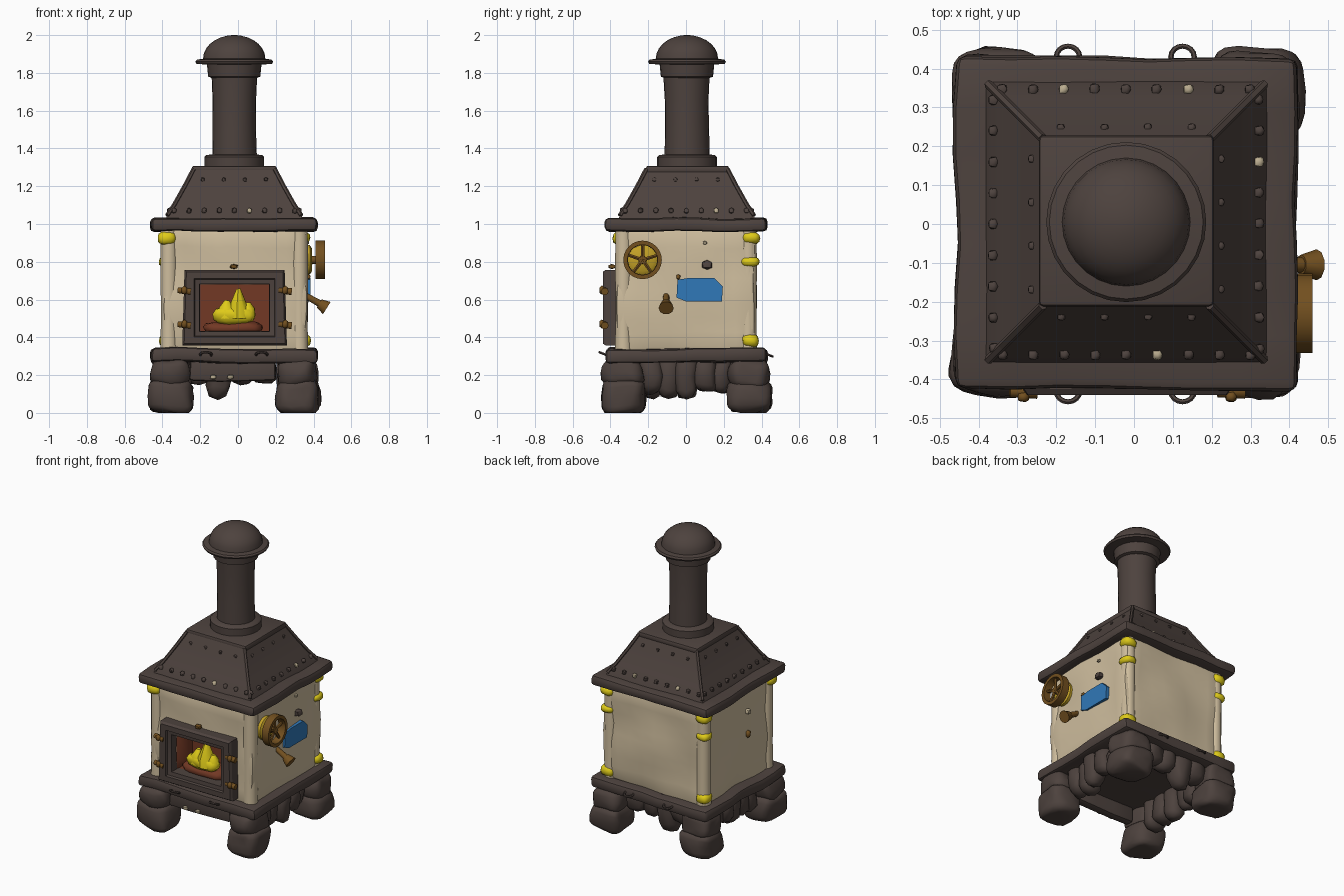
import bpy, bmesh, math, random
from mathutils import Vector, noise

random.seed(4)
if bpy.data.objects.get("Cube"):
    bpy.data.objects.remove(bpy.data.objects["Cube"])


def material(name, r, g, b):
    m = bpy.data.materials.new(name)
    m.use_nodes = True
    m.diffuse_color = (r, g, b, 1)
    bsdf = next(n for n in m.node_tree.nodes if n.type == 'BSDF_PRINCIPLED')
    bsdf.inputs["Base Color"].default_value = (r, g, b, 1)
    return m


IRON = material("dark iron", .075, .055, .048)
CREAM = material("cream enamel", .62, .51, .34)
YELLOW = material("yellow", .74, .6, .01)
OCHRE = material("ochre", .55, .36, .02)
BLUE = material("blue", .03, .19, .48)
BRONZE = material("bronze brown", .17, .08, .014)
BRICK = material("red brick", .17, .04, .018)
BONE = material("pale rivet", .5, .42, .28)
CX = -.02  # the stove axis


def finish(name, bm, mat, angle=40, wobble=0, scale=4):
    if wobble:
        for v in bm.verts:
            v.co += noise.noise_vector(v.co * scale) * wobble
    bmesh.ops.recalc_face_normals(bm, faces=bm.faces)
    me = bpy.data.meshes.new(name)
    bm.to_mesh(me)
    bm.free()
    me.materials.append(mat)
    ob = bpy.data.objects.new(name, me)
    bpy.context.collection.objects.link(ob)
    bpy.ops.object.select_all(action='DESELECT')
    ob.select_set(True)
    bpy.context.view_layer.objects.active = ob
    bpy.ops.object.shade_smooth_by_angle(angle=math.radians(angle))
    return ob


def box(name, lo, hi, mat, bevel=0, cuts=0, wobble=0):
    bm = bmesh.new()
    bmesh.ops.create_cube(bm, size=1)
    lo, hi = Vector(lo), Vector(hi)
    for v in bm.verts:
        v.co = (lo + hi) / 2 + v.co * (hi - lo)
    if bevel:
        bmesh.ops.bevel(bm, geom=bm.edges[:], offset=bevel, segments=2, profile=.5, affect='EDGES')
    if cuts:
        long_edges = [e for e in bm.edges if e.calc_length() > .3]
        bmesh.ops.subdivide_edges(bm, edges=long_edges, cuts=cuts, use_grid_fill=True)
    return finish(name, bm, mat, 40, wobble)


def loft(name, rings, mat, closed=False, caps=True, **kw):
    """Skin a list of equal-length point rings."""
    bm = bmesh.new()
    rows = [[bm.verts.new(p) for p in ring] for ring in rings]
    n = len(rows[0])
    for a, b in zip(rows, rows[1:] + rows[:1] if closed else rows[1:]):
        for i in range(n):
            j = (i + 1) % n
            bm.faces.new((a[i], a[j], b[j], b[i]))
    if caps and not closed:
        bm.faces.new(rows[0])
        bm.faces.new(rows[-1])
    return finish(name, bm, mat, **kw)


def lathe(name, profile, mat, origin, axis=(0, 0, 1), n=20, closed=False, **kw):
    """Spin (radius, height) points around an axis through origin."""
    q = Vector(axis).to_track_quat('Z', 'Y')
    rings = [[Vector(origin) + q @ Vector((r * math.cos(t), r * math.sin(t), h))
              for t in (math.tau * i / n for i in range(n))] for r, h in profile]
    return loft(name, rings, mat, closed, **kw)


def rod(name, a, b, r1, r2, mat, n=10):
    d = Vector(b) - Vector(a)
    return lathe(name, [(r1, 0), (r2, d.length)], mat, a, d, n)


def ring(name, origin, axis, radius, tube, mat):
    prof = [(radius + tube * math.cos(a), tube * math.sin(a)) for a in (math.tau * i / 6 for i in range(6))]
    return lathe(name, prof, mat, origin, axis, 16, True)


def stone(name, c, half, mat, sub=2, rough=.02, boxy=.7):
    bm = bmesh.new()
    bmesh.ops.create_icosphere(bm, subdivisions=sub, radius=1)
    for v in bm.verts:
        v.co = Vector([math.copysign(abs(k) ** boxy, k) * s for k, s in zip(v.co, half)]) + Vector(c)
        v.co += noise.noise_vector(v.co * 9) * rough
        v.co.z = max(v.co.z, 0)
    return finish(name, bm, mat, 50)


def square(h, z):
    return [(CX + sx * h, sy * h + .005, z) for sx, sy in ((-1, -1), (1, -1), (1, 1), (-1, 1))]


# Stone feet: a wide block below a smaller one
for sx in (-1, 1):
    for sy in (-1, 1):
        x, y = CX + sx * .335, sy * .335
        stone("foot_lower_stone", (x, y, .085), (.115, .115, .09), IRON, 3, .022, .55)
        stone("foot_upper_stone", (x, y, .21), (.105, .105, .08), IRON, 3, .022, .6)

# Hanging stones between the feet
for sx in (-1, 1):
    for y in (-.18, -.09, .0, .1, .19):
        drop = random.uniform(.06, .1)
        stone("side_stone", (CX + sx * random.uniform(.29, .34), y, .16 + drop / 2), (.07, .062, .19 - drop), IRON)
for x in (-.2, -.1, .02, .13):
    stone("back_stone", (x, .31, .24), (.07, .07, .17 if x == -.1 else .09), IRON)
box("front_apron", (-.25, -.37, .17), (.2, -.31, .29), IRON, .015, 2, .012)
for x in (-.13, -.04):
    stone("apron_rivet", (x, -.375, .19), (.018, .012, .014), BONE, 1, .003)

# Base slab and eave slab
for name, z0, z1 in (("base_slab", .265, .34), ("eave_slab", .96, 1.03)):
    box(name, (CX - .44, -.425, z0), (CX + .44, .43, z1), IRON, .022, 6, .014)
for sy in (-1, 1):
    for x in (-.17, .125):
        ring("slab_handle", (x, sy * .43, .31), (0, .4, 1), .03, .007, IRON)

# Enamel body with a recessed firebox
body = box("body", (CX - .372, -.365, .33), (CX + .382, .365, .97), CREAM, .02, 7, .02)
cutter = box("firebox_cutter", (-.2, -.5, .43), (.165, -.2, .68), BRICK)
cut = body.modifiers.new("firebox", 'BOOLEAN')
cut.object, cut.operation, cut.solver = cutter, 'DIFFERENCE', 'EXACT'
bpy.context.view_layer.objects.active = body
bpy.ops.object.modifier_apply(modifier=cut.name)
bpy.data.objects.remove(cutter)
if len(body.data.materials) < 2:
    body.data.materials.append(BRICK)
for f in body.data.polygons:
    c = f.center
    f.material_index = int(abs(c.x + .02) < .2 and .42 < c.z < .69 and -.345 < c.y < -.15)

# Corner posts with yellow clamps
for sx in (-1, 1):
    for sy in (-1, 1):
        x, y = CX + sx * .345, sy * .33
        lathe("corner_post", [(.046, .33), (.043, .5), (.045, .75), (.044, .97)], CREAM, (x, y, 0), n=12)
        for z in (.38, .8, .925):
            if sy > 0 or (sx < 0 and z > .9):
                h = .026 if z == .8 else .034
                stone("corner_clamp", (x + sx * .01, y + sy * .01, z), (.048, .048, h), YELLOW, 2, .008)

# Door frame, stepped, with a lip around the opening
def rect(hx, hz, y, flare=0):
    cx, cz = -.018, .557
    return [(cx - hx - flare, y, cz - hz), (cx + hx + flare, y, cz - hz), (cx + hx, y, cz + hz), (cx - hx, y, cz + hz)]

loft("door_frame", [rect(.265, .2, -.35, .012), rect(.265, .2, -.425, .012), rect(.255, .19, -.44, .012),
                    rect(.215, .155, -.44), rect(.21, .15, -.425), rect(.185, .126, -.42),
                    rect(.182, .124, -.35)], IRON, True, angle=25)
for x in (-.285, .25):
    for z in (.47, .65):
        rod("door_hinge", (x - .035, -.43, z), (x + .035, -.43, z - .008), .016, .02, BRONZE)
        stone("hinge_pin", (x, -.445, z), (.016, .014, .024), BRONZE, 1, .003)
stone("door_latch", (-.02, -.39, .775), (.022, .02, .014), BRONZE, 1, .004)

# Fire
stone("flame_base", (-.02, -.34, .515), (.11, .05, .045), YELLOW, 2, .02)
for x, w, top in ((-.06, .05, .6), (0, .06, .66), (.05, .04, .58)):
    lathe("flame_tongue", [(w, 0), (w * .9, .05), (.012, top - .5)], YELLOW, (x, -.34, .5), n=9, wobble=.012, scale=9)
stone("embers", (-.02, -.3, .45), (.16, .08, .035), BRICK, 2, .02)

# Valve wheel on the left side
hub = Vector((.36, -.23, .81))
X = (1, 0, 0)
lathe("wheel_backplate", [(.078, 0), (.078, .02), (.06, .032)], OCHRE, hub, X)
lathe("wheel_rim", [(.102, .05), (.102, .1), (.08, .1), (.078, .05)], BRONZE, hub, X, 24, True)
rod("wheel_axle", hub, hub + Vector((.085, 0, 0)), .024, .02, BRONZE)
for k in range(5):
    a = math.tau * k / 5 + .3
    out = Vector((.075, math.cos(a) * .085, math.sin(a) * .085))
    rod("wheel_spoke", hub + Vector((.075, 0, 0)), hub + out, .011, .009, BRONZE, 6)

# Lever, blue plate and small fittings on the left side
rod("lever_stem", (.35, -.105, .625), (.44, -.105, .575), .016, .02, BRONZE)
rod("lever_knob", (.43, -.105, .58), (.47, -.105, .555), .026, .04, BRONZE)
outline = ((-.05, .61), (.0, .59), (.19, .59), (.195, .67), (.15, .715), (.02, .715), (-.045, .705))
loft("blue_plate", [[(x, y, z) for y, z in outline] for x in (.35, .378, .384)], BLUE, angle=30)
stone("side_bolt", (.375, .11, .785), (.022, .03, .024), IRON, 1, .005)
stone("side_rivet", (.365, .1, .9), (.012, .012, .01), BONE, 1, .002)
stone("side_stud", (.37, -.04, .72), (.015, .012, .014), BRONZE, 1, .002)
stone("right_stud", (CX - .375, -.1, .65), (.018, .018, .026), BRONZE, 1, .004)
stone("right_stud_pale", (CX - .375, -.1, .8), (.018, .018, .02), BONE, 1, .004)

# Hood, its corner ridges and cap plate
hood = [(.365, 1.02), (.355, 1.045), (.318, 1.1), (.262, 1.2), (.215, 1.29)]
loft("hood", [square(h, z) for h, z in hood], IRON, angle=30)
for k in range(4):
    pts = [square(h, z)[k] for h, z in hood[1:]]
    for a, b in zip(pts, pts[1:]):
        rod("hood_ridge", a, b, .012, .012, IRON, 6)
box("hood_cap_plate", (CX - .225, -.212, 1.268), (CX + .225, .228, 1.308), IRON, .012)

# Rivets around the hood
for k in range(9):
    t = -.32 + .08 * k
    for sgn in (-1, 1):
        pale_y = k == (6 if sgn > 0 else 5) or (k == 2 and sgn > 0)
        stone("hood_rivet", (CX + t, .005 + sgn * .342, 1.07), (.014, .014, .016), BONE if pale_y else IRON, 1, .003)
        pale_x = sgn > 0 and k == 6
        stone("hood_rivet", (CX + sgn * .342, t, 1.07), (.014, .014, .016), BONE if pale_x else IRON, 1, .003)
    if k % 2:
        for sgn in (-1, 1):
            stone("hood_upper_rivet", (CX + t * .7, .005 + sgn * .243, 1.235), (.011, .011, .012), IRON, 1, .002)
            stone("hood_upper_rivet", (CX + sgn * .243, t * .7, 1.235), (.011, .011, .012), IRON, 1, .002)

# Chimney: collar, pipe, neck ring and domed cap
base = (CX, .005, 0)
lathe("chimney_collar", [(.158, 1.3), (.158, 1.355), (.148, 1.365), (.1, 1.37)], IRON, base, n=24)
lathe("chimney_pipe", [(.12, 1.35), (.117, 1.5), (.116, 1.65), (.122, 1.79)], IRON, base, n=24, wobble=.005)
lathe("chimney_neck", [(.11, 1.77), (.138, 1.78), (.145, 1.85), (.1, 1.86)], IRON, base, n=24)
dome = [(.165 * math.cos(a), 1.875 + .125 * math.sin(a)) for a in (math.pi / 2 * i / 7 for i in range(7))]
lathe("chimney_cap", [(.12, 1.842), (.2, 1.848), (.206, 1.86), (.198, 1.87)] + dome + [(.012, 2)], IRON, base, n=28)
